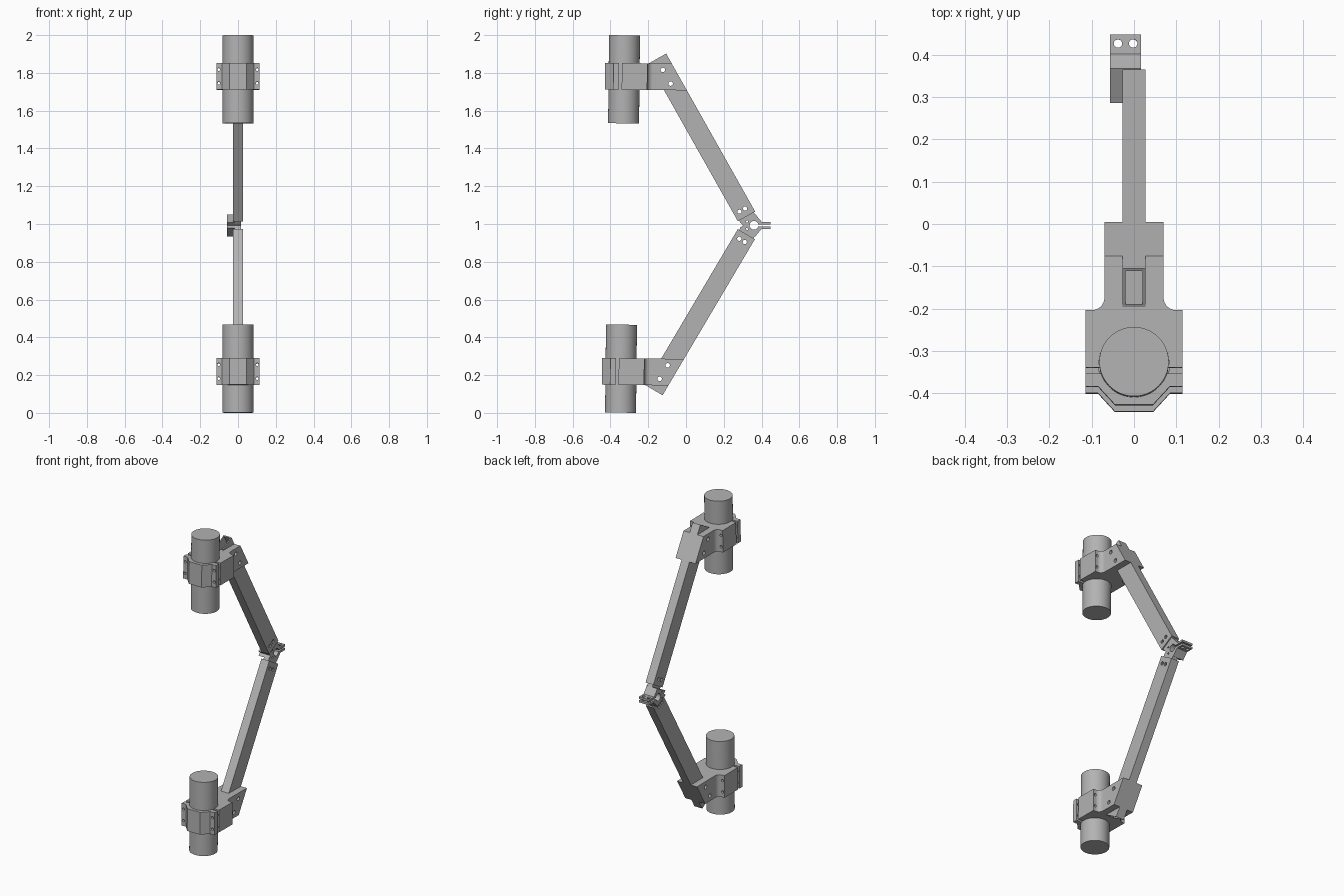
import bpy, bmesh, math
from mathutils import Matrix, Vector

if "Cube" in bpy.data.objects:
    bpy.data.objects.remove(bpy.data.objects["Cube"], do_unlink=True)

grey = bpy.data.materials.new("machined_grey")
grey.use_nodes = True
grey.diffuse_color = (0.45, 0.45, 0.45, 1)
grey.node_tree.nodes["Principled BSDF"].inputs["Base Color"].default_value = grey.diffuse_color

# Frame of the upper arm: local Z runs up the tube from its inner end
ARM = Matrix.Translation((0, 0.32, 0.047)) @ Matrix.Rotation(math.radians(30), 4, 'X')
# The whole assembly leans slightly about the motors
LEAN = Matrix.Translation((0, -0.336, 1)) @ Matrix.Rotation(math.radians(-0.6), 4, 'X') @ Matrix.Translation((0, 0.336, 0))


def finish(bm, name):
    bmesh.ops.recalc_face_normals(bm, faces=bm.faces[:])
    mesh = bpy.data.meshes.new(name)
    bm.to_mesh(mesh)
    bm.free()
    obj = bpy.data.objects.new(name, mesh)
    bpy.context.collection.objects.link(obj)
    mesh.materials.append(grey)
    return obj


def box(name, lo, hi, frame=Matrix()):
    lo, hi = Vector(lo), Vector(hi)
    bm = bmesh.new()
    place = frame @ Matrix.Translation((lo + hi) / 2) @ Matrix.Diagonal((*(hi - lo), 1))
    bmesh.ops.create_cube(bm, size=1, matrix=place)
    return finish(bm, name)


def rod(name, centre, radius, length, axis='Z', segments=24, frame=Matrix()):
    turn = {'X': Matrix.Rotation(math.pi / 2, 4, 'Y'),
            'Y': Matrix.Rotation(math.pi / 2, 4, 'X'), 'Z': Matrix()}[axis]
    bm = bmesh.new()
    bmesh.ops.create_cone(bm, cap_ends=True, segments=segments, radius1=radius, radius2=radius,
                          depth=length, matrix=frame @ Matrix.Translation(centre) @ turn)
    return finish(bm, name)


def prism(name, points, depth, slant=None):
    """Extrude 3D outline points by depth; optionally trim by a plane."""
    bm = bmesh.new()
    face = bm.faces.new([bm.verts.new(p) for p in points])
    new = bmesh.ops.extrude_face_region(bm, geom=[face])["geom"]
    bmesh.ops.translate(bm, vec=depth, verts=[g for g in new if isinstance(g, bmesh.types.BMVert)])
    if slant:
        bmesh.ops.bisect_plane(bm, geom=bm.verts[:] + bm.edges[:] + bm.faces[:],
                               plane_co=slant[0], plane_no=slant[1], clear_outer=True)
        bmesh.ops.holes_fill(bm, edges=[e for e in bm.edges if e.is_boundary])
    return finish(bm, name)


def cut(obj, cutters):
    for c in cutters:
        mod = obj.modifiers.new("cut", 'BOOLEAN')
        mod.object, mod.operation, mod.solver = c, 'DIFFERENCE', 'EXACT'
    bpy.context.view_layer.update()
    graph = bpy.context.evaluated_depsgraph_get()
    mesh = bpy.data.meshes.new_from_object(obj.evaluated_get(graph))
    obj.modifiers.clear()
    obj.data = mesh


def mirrored_x(half):
    return half + [(-x, y) for x, y in reversed(half)]


Z0, Z1 = 0.711, 0.852
height = Vector((0, 0, Z1 - Z0))

# Motor
motor = rod("upper_motor", (0, -0.336, 0.766), 0.082, 0.466, segments=64)

# Bracket body: wide around the motor, filleted down to the arm socket
fillet = [(0.1 - 0.03 * math.sin(a), -0.183 - 0.03 * math.cos(a))
          for a in [i * math.pi / 16 for i in range(9)]]
half = [(0.115, -0.348), (0.115, -0.213)] + fillet + [(0.07, 0.1)]
bracket = prism("upper_bracket", [(x, y, Z0) for x, y in mirrored_x(half)], height,
                (ARM @ Vector((0, 0.0525, 0)), ARM.to_3x3() @ Vector((0, 1, 0))))

# Clamp cap in front of the motor
half = [(0.115, -0.363), (0.115, -0.393), (0.085, -0.393), (0.045, -0.4365)]
cap = prism("upper_clamp_cap", [(x, y, Z0) for x, y in mirrored_x(half)], height)

# Hollow rectangular arm and the plug inside its inner end
arm = box("upper_arm", (-0.0275, -0.0525, 0), (0.0275, 0.0525, 0.96), ARM)
plug = box("upper_arm_plug", (-0.019, -0.044, -0.02), (0.017, 0.044, 0.075), ARM)

# Cutters
bore = rod("bore", (0, -0.336, 0.78), 0.0825, 0.6, segments=64)
slot = box("slot", (-0.0275, -0.0525, 0.3), (0.0275, 0.15, 1.2), ARM)
hollow = box("hollow", (-0.0205, -0.0455, -0.1), (0.0205, 0.0455, 1.1), ARM)
socket_pins = [rod("pin", (0, -0.005, u), 0.012, 0.4, 'X', frame=ARM) for u in (0.81, 0.893)]
plug_pins = [rod("pin", (0, v, 0.04), 0.011, 0.4, 'X', frame=ARM) for v in (-0.02, 0.014)]
bolts = [rod("bolt", (x, -0.33, z), 0.008, 0.4, 'Y', 16)
         for x in (-0.102, 0.102) for z in (0.745, 0.818)]

cut(bracket, [bore, slot] + socket_pins + bolts)
cut(cap, [bore] + bolts)
cut(arm, [hollow] + socket_pins + plug_pins)
cut(plug, plug_pins)

# Joint clip: wedge between the arms, round seat and two fingers
outer = [(0.302, 0), (0.286, 0.014), (0.368, 0.058), (0.384, 0.038), (0.402, 0.018),
         (0.448, 0.018), (0.448, 0.005)]
seat = [(0.36 + 0.023 * math.cos(a), 0.023 * math.sin(a))
        for a in [math.radians(13 + 167 * i / 14) for i in range(15)]]
top = outer + seat[:-1]
loop = top + [seat[-1]] + [(y, -z) for y, z in reversed(top[1:])]
clip = prism("joint_clip", [(-0.057, y, z) for y, z in loop], Vector((0.074, 0, 0)))
clip_holes = [rod("hole", (x, 0.427, 0), 0.01, 0.2) for x in (-0.038, -0.002)]
clip_holes += [rod("hole", (0, 0.323, s * 0.02), 0.006, 0.3, 'X', 16) for s in (-1, 1)]
cut(clip, clip_holes)

for c in [bore, slot, hollow] + socket_pins + plug_pins + bolts + clip_holes:
    bpy.data.objects.remove(c, do_unlink=True)

# Mirror the upper half to make the lower half
parts = [motor, bracket, cap, arm, plug]
for obj in parts[:]:
    low = bpy.data.objects.new(obj.name.replace("upper", "lower"), obj.data.copy())
    bpy.context.collection.objects.link(low)
    low.data.transform(Matrix.Diagonal((1, 1, -1, 1)))
    low.data.flip_normals()
    parts.append(low)

for obj in parts + [clip]:
    obj.data.transform(LEAN)
    obj.data.shade_smooth()
    obj.data.set_sharp_from_angle(angle=math.radians(30))
